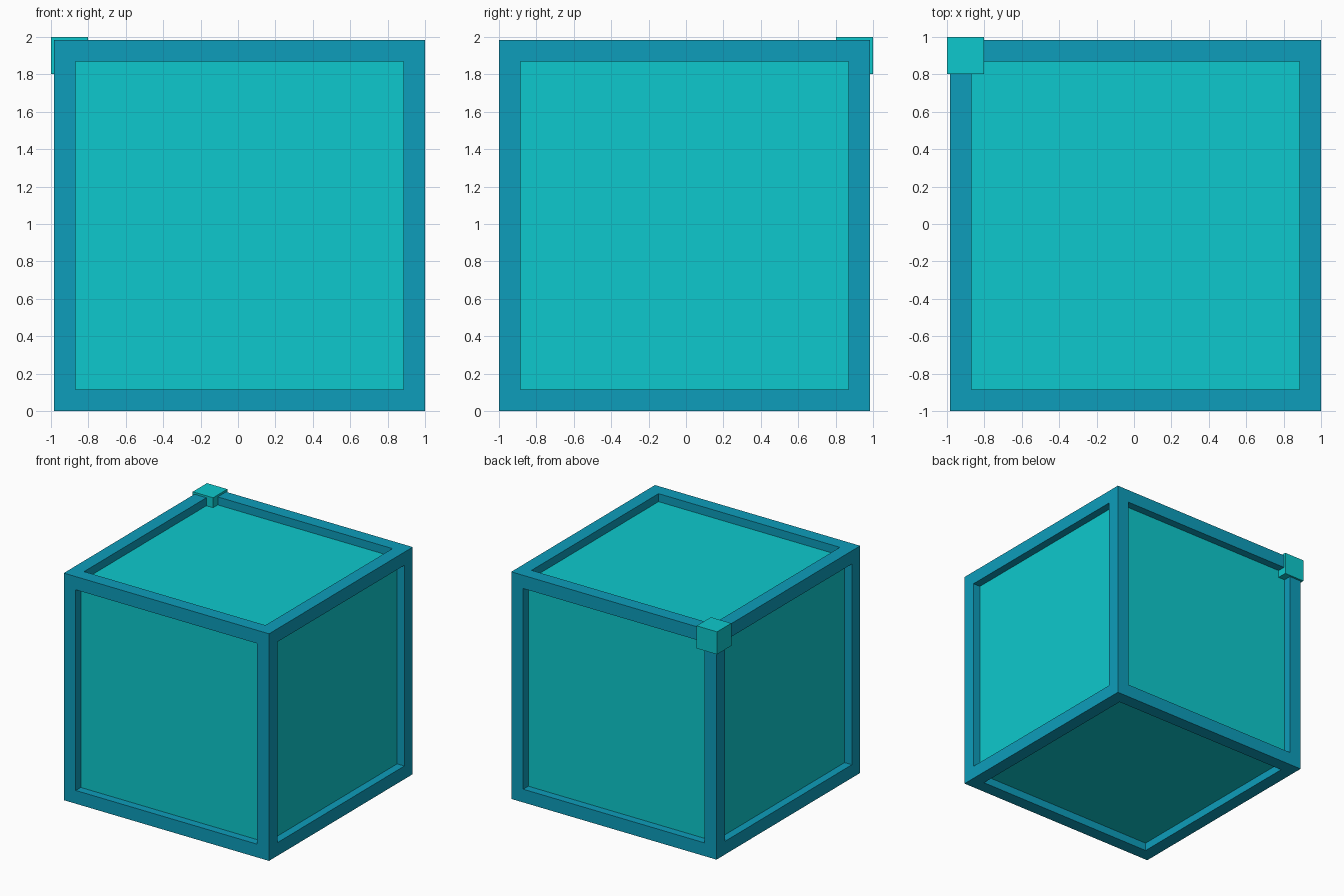
import bpy, bmesh
from mathutils import Vector

if "Cube" in bpy.data.objects:
    bpy.data.objects.remove(bpy.data.objects["Cube"])

SIZE, BORDER, DEPTH, TAG = 1.983, 0.163, 0.07, 0.197


def material(name, rgb):
    m = bpy.data.materials.new(name)
    m.diffuse_color = (*rgb, 1)
    m.use_nodes = True
    m.node_tree.nodes["Principled BSDF"].inputs["Base Color"].default_value = m.diffuse_color
    return m


blue = material("frame_blue", (0.004, 0.337, 0.497))
cyan = material("panel_cyan", (0.004, 0.584, 0.61))


def add_object(name, bm, centre, mats):
    mesh = bpy.data.meshes.new(name)
    bm.to_mesh(mesh)
    bm.free()
    for m in mats:
        mesh.materials.append(m)
    obj = bpy.data.objects.new(name, mesh)
    obj.location = centre
    bpy.context.collection.objects.link(obj)
    return obj


# Framed cube: each side inset to a border, with the panel sunk inwards
bm = bmesh.new()
bmesh.ops.create_cube(bm, size=SIZE)
panels = list(bm.faces)
bmesh.ops.inset_individual(bm, faces=panels, thickness=BORDER)
for panel in panels:
    normal = panel.normal.copy()
    new = bmesh.ops.extrude_face_region(bm, geom=[panel])["geom"]
    sunk = [g for g in new if isinstance(g, bmesh.types.BMFace)][0]
    bmesh.ops.translate(bm, verts=sunk.verts[:], vec=-normal * DEPTH)
    sunk.material_index = 1
    if panel.is_valid:
        bmesh.ops.delete(bm, geom=[panel], context='FACES_ONLY')
bmesh.ops.recalc_face_normals(bm, faces=bm.faces[:])
h = SIZE / 2
add_object("framed_cube", bm, Vector((1 - h, -1 + h, h)), [blue, cyan])

# Small cube capping the top back left corner
bm = bmesh.new()
bmesh.ops.create_cube(bm, size=TAG)
t = TAG / 2
add_object("corner_cube", bm, Vector((-1 + t, 1 - t, 2 - t)), [cyan])
